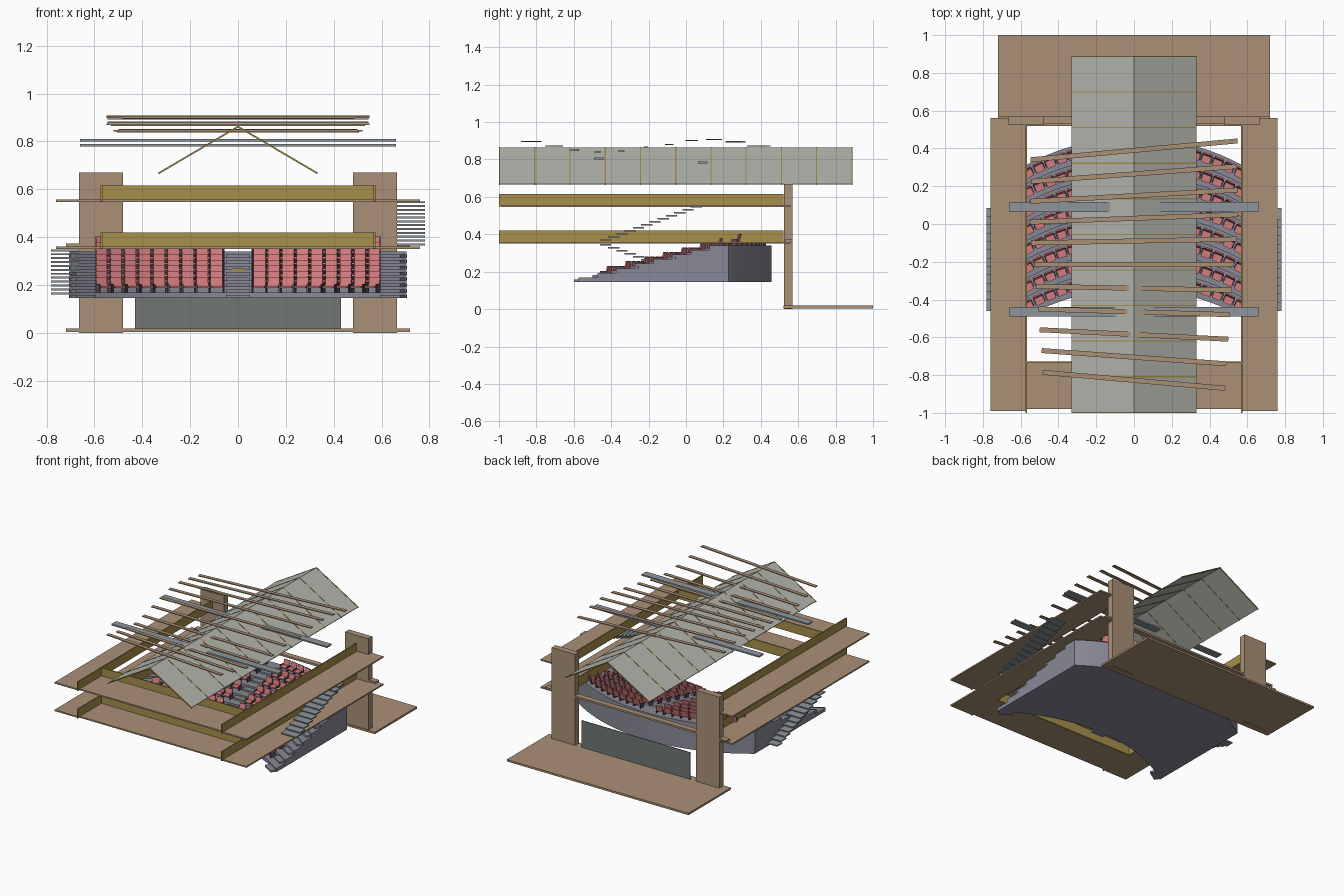
import bpy, bmesh, math
from mathutils import Vector, Matrix

if "Cube" in bpy.data.objects:
    bpy.data.objects.remove(bpy.data.objects["Cube"])


def material(name, rgb):
    m = bpy.data.materials.new(name)
    m.diffuse_color = (*rgb, 1)
    m.use_nodes = True
    m.node_tree.nodes["Principled BSDF"].inputs["Base Color"].default_value = m.diffuse_color
    return m


WOOD = material("wood", (0.40, 0.28, 0.18))
GOLD = material("gold_trim", (0.38, 0.28, 0.07))
ROOF = material("roof_panel", (0.47, 0.47, 0.43))
METAL = material("metal", (0.27, 0.30, 0.32))
SCREEN = material("screen_cloth", (0.16, 0.18, 0.17))
TIER = material("tier", (0.25, 0.25, 0.31))
RED = material("seat_red", (0.65, 0.20, 0.21))
DARK = material("seat_frame", (0.12, 0.07, 0.08))


def add_box(bm, lo, hi, index=0, rot=None):
    lo, hi = Vector(lo), Vector(hi)
    r = bmesh.ops.create_cube(bm, size=1)
    bmesh.ops.scale(bm, vec=hi - lo, verts=r["verts"])
    if rot:
        bmesh.ops.rotate(bm, matrix=rot, verts=r["verts"])
    bmesh.ops.translate(bm, vec=(lo + hi) / 2, verts=r["verts"])
    for f in {f for v in r["verts"] for f in v.link_faces}:
        f.material_index = index


def finish(name, bm, *mats):
    bmesh.ops.recalc_face_normals(bm, faces=bm.faces)
    me = bpy.data.meshes.new(name)
    bm.to_mesh(me)
    bm.free()
    for m in mats:
        me.materials.append(m)
    ob = bpy.data.objects.new(name, me)
    bpy.context.collection.objects.link(ob)
    return ob


def boxes(name, mat, *pairs):
    bm = bmesh.new()
    for lo, hi in pairs:
        add_box(bm, lo, hi)
    return finish(name, bm, mat)


# stage floor, pillars, cross beam and screen
boxes("stage_floor", WOOD, ((-0.72, 0.52, 0.004), (0.72, 1.0, 0.018)))
for side, s in (("left", -1), ("right", 1)):
    a, b = sorted((s * 0.48, s * 0.665))
    boxes(side + "_pillar", WOOD, ((a, 0.525, 0), (b, 0.57, 0.67)))
boxes("stage_beam", WOOD, ((-0.72, 0.53, 0.36), (0.72, 0.57, 0.373)))
boxes("screen", SCREEN, ((-0.43, 0.563, 0.018), (0.43, 0.568, 0.21)))

# two U-shaped balconies with parapets on the inner edge
for name, z, top in (("lower", 0.350, 0.420), ("upper", 0.547, 0.615)):
    t = z + 0.01
    boxes(name + "_balcony", WOOD,
          ((-0.76, -0.99, z), (-0.57, 0.56, t)),
          ((0.57, -0.99, z), (0.76, 0.56, t)),
          ((-0.57, -0.98, z), (0.57, -0.73, t)))
    boxes(name + "_parapet", GOLD,
          ((-0.575, -1.0, z + 0.002), (-0.567, 0.52, top)),
          ((0.567, -1.0, z + 0.002), (0.575, 0.52, top)),
          ((-0.57, -0.735, z + 0.002), (0.57, -0.727, top)))

# gable roof shell and thin rafters
def gable(name, mat, y0, y1, half, ridge, eave, thick):
    bm = bmesh.new()
    pts = [(-half, eave), (0, ridge), (half, eave),
           (half, eave - thick), (0, ridge - thick), (-half, eave - thick)]
    rings = [[bm.verts.new((x, y, z)) for x, z in pts] for y in (y0, y1)]
    for i in range(6):
        j = (i + 1) % 6
        bm.faces.new((rings[0][i], rings[0][j], rings[1][j], rings[1][i]))
    for r in rings:
        bm.faces.new((r[0], r[1], r[4], r[5]))
        bm.faces.new((r[1], r[2], r[3], r[4]))
    return finish(name, bm, mat)


gable("roof", ROOF, -0.997, 0.887, 0.33, 0.864, 0.670, 0.004)
for i in range(11):
    y = -0.997 + i * 0.1884
    gable("rafter", GOLD, y - 0.003, y + 0.003, 0.332, 0.866, 0.671, 0.008)

# wavy fan of ceiling slats: left y, right y, half length, height
SLATS = [(0.34, 0.44, 0.55, 0.872), (0.225, 0.305, 0.547, 0.895),
         (0.12, 0.18, 0.55, 0.906), (0.01, 0.05, 0.55, 0.901),
         (-0.10, -0.08, 0.545, 0.88), (-0.215, -0.215, 0.53, 0.867),
         (-0.33, -0.35, 0.52, 0.845), (-0.45, -0.48, 0.505, 0.84),
         (-0.56, -0.61, 0.50, 0.850), (-0.67, -0.74, 0.49, 0.872),
         (-0.785, -0.87, 0.485, 0.896)]
for ya, yb, h, z in SLATS:
    bm = bmesh.new()
    ang = math.atan2(yb - ya, 2 * h)
    y = (ya + yb) / 2
    add_box(bm, (-h, y - 0.013, z - 0.003), (h, y + 0.013, z + 0.003), 0,
            Matrix.Rotation(ang, 3, "Z"))
    finish("ceiling_slat", bm, WOOD)

# lighting bars
for y, z in ((0.09, 0.784), (-0.465, 0.805)):
    boxes("lighting_bar", METAL, ((-0.66, y - 0.026, z - 0.005), (0.66, y + 0.026, z + 0.005)))

# open stair flights: left to the lower balcony, right to the upper one
for name, x0, z0, z1, sign in (("left_stair", -0.782, 0.345, 0.165, -1),
                               ("right_stair", 0.665, 0.37, 0.546, 1)):
    treads = []
    for i in range(12):
        t = i / 11
        y, z = -0.43 + 0.485 * t, z0 + (z1 - z0) * t
        treads.append(((x0, y - 0.03, z - 0.004), (x0 + 0.117, y + 0.03, z + 0.004)))
    boxes(name, METAL, *treads)

# raked seating: stepped profile swept along an arc
R, ROWS, Y0, DEPTH, Z0, RISE = 1.2, 8, -0.345, 0.1, 0.145, 0.0244


def drop(x):
    return R - math.sqrt(R * R - x * x)


profile = [(Y0, Z0)]
for i in range(ROWS):
    z = Z0 + RISE * (i + 1)
    end = Y0 + DEPTH * (i + 1) if i < ROWS - 1 else 0.457
    profile += [(Y0 + DEPTH * i, z), (end, z)]
profile.append((0.457, Z0))
bm = bmesh.new()
rings = []
for k in range(29):
    x = -0.705 + 1.41 * k / 28
    rings.append([bm.verts.new((x, y - drop(x), z)) for y, z in profile])
n = len(profile)
for a, b in zip(rings, rings[1:]):
    for i in range(n):
        j = (i + 1) % n
        bm.faces.new((a[i], a[j], b[j], b[i]))
bm.faces.new(rings[0])
bm.faces.new(rings[-1])
tiers = finish("seating_tiers", bm, TIER)
bpy.context.view_layer.objects.active = tiers
tiers.select_set(True)
bpy.ops.object.shade_smooth_by_angle(angle=math.radians(30))

# half steps in the middle and side aisles
bm = bmesh.new()
for i in range(ROWS):
    z = Z0 + RISE * i
    for x, w in ((-0.65, 0.05), (0, 0.05), (0.65, 0.05)):
        y = Y0 + DEPTH * i - drop(x)
        rot = Matrix.Rotation(-math.asin(x / R), 3, "Z")
        add_box(bm, (x - w, y - 0.04, z), (x + w, y + 0.012, z + RISE / 2), 0, rot)
finish("aisle_steps", bm, TIER)

# control desk in the middle aisle
boxes("control_desk", GOLD, ((-0.05, 0.03, 0.235), (0.05, 0.06, 0.25)),
      ((-0.025, 0.05, 0.25), (0.025, 0.06, 0.268)))

# one seat, then linked copies along every row
bm = bmesh.new()
tilt = Matrix.Rotation(math.radians(-14), 3, "X")
add_box(bm, (-0.024, -0.026, 0.018), (0.024, 0.016, 0.027), 0)
add_box(bm, (-0.025, 0.016, 0.018), (0.025, 0.024, 0.062), 0, tilt)
for s in (-1, 1):
    add_box(bm, (s * 0.0275 - 0.002, -0.018, 0), (s * 0.0275 + 0.002, 0.018, 0.034), 1)
seat = finish("seat", bm, RED, DARK)
first = True
for i in range(ROWS):
    for s in (-1, 1):
        for c in range(9):
            x = s * (0.088 + c * 0.0592)
            ob = seat if first else seat.copy()
            if not first:
                bpy.context.collection.objects.link(ob)
            first = False
            ob.location = (x, Y0 + DEPTH * i + 0.055 - drop(x), Z0 + RISE * (i + 1))
            ob.rotation_euler.z = -math.asin(x / R)
